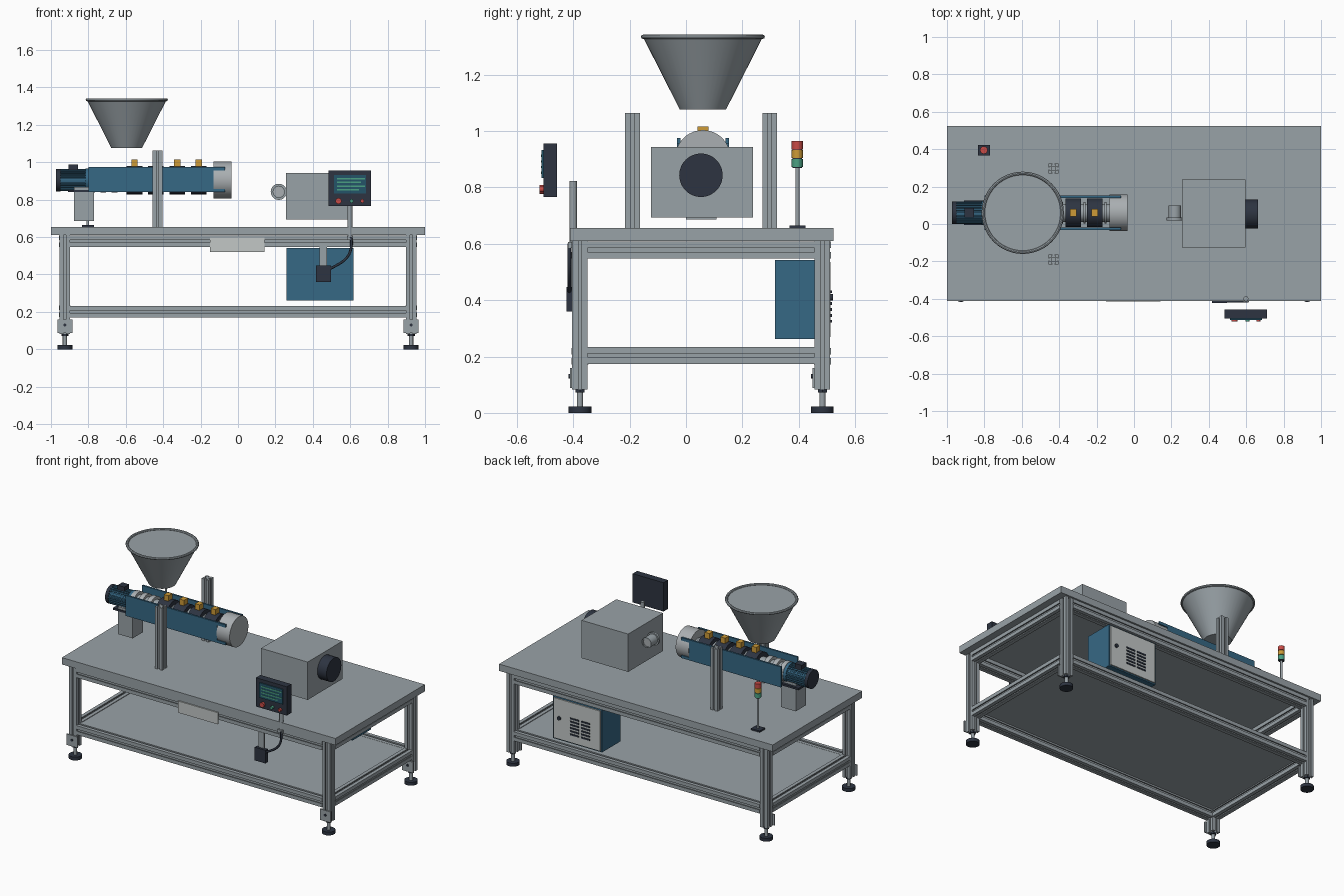
import bpy, bmesh, math
from mathutils import Matrix, Vector

if "Cube" in bpy.data.objects:
    bpy.data.objects.remove(bpy.data.objects["Cube"])


def material(name, r, g, b):
    lin = [((c / 255 + 0.055) / 1.055) ** 2.4 for c in (r, g, b)]
    m = bpy.data.materials.new(name)
    m.diffuse_color = (*lin, 1)
    m.use_nodes = True
    m.node_tree.nodes["Principled BSDF"].inputs["Base Color"].default_value = m.diffuse_color
    return m


STEEL = material("steel grey", 153, 162, 167)
PALE = material("pale metal", 170, 175, 178)
LIGHT = material("light panel", 194, 199, 198)
DARK = material("charcoal", 45, 52, 65)
BLUE = material("machine blue", 54, 104, 133)
SCREEN = material("screen teal", 36, 84, 104)
RED = material("signal red", 200, 75, 70)
AMBER = material("amber", 205, 155, 55)
GREEN = material("signal green", 75, 160, 130)


def finish(name, bm, mat):
    bmesh.ops.recalc_face_normals(bm, faces=bm.faces)
    me = bpy.data.meshes.new(name)
    bm.to_mesh(me)
    bm.free()
    me.materials.append(mat)
    for p in me.polygons:
        p.use_smooth = True
    me.set_sharp_from_angle(angle=math.radians(35))
    ob = bpy.data.objects.new(name, me)
    bpy.context.collection.objects.link(ob)
    return ob


def box(name, x, y, z, mat):
    """Box from three (low, high) ranges."""
    bm = bmesh.new()
    size = [b - a for a, b in (x, y, z)]
    mid = [(a + b) / 2 for a, b in (x, y, z)]
    bmesh.ops.create_cube(bm, size=1, matrix=Matrix.Translation(mid) @ Matrix.Diagonal((*size, 1)))
    return finish(name, bm, mat)


PLACE = {"x": lambda u, v, w: (w, u, v), "y": lambda u, v, w: (u, w, v), "z": lambda u, v, w: (u, v, w)}


def prism(name, outline, axis, span, mat, at=(0, 0)):
    """Flat outline extruded along an axis."""
    bm = bmesh.new()
    vs = [bm.verts.new(PLACE[axis](u + at[0], v + at[1], span[0])) for u, v in outline]
    face = bm.faces.new(vs)
    new = bmesh.ops.extrude_face_region(bm, geom=[face])["geom"]
    shift = Vector(PLACE[axis](0, 0, span[1] - span[0]))
    bmesh.ops.translate(bm, vec=shift, verts=[g for g in new if isinstance(g, bmesh.types.BMVert)])
    return finish(name, bm, mat)


def lathe(name, profile, axis, at, mat, segs=40, closed=False):
    """(radius, height) profile turned about an axis, ends capped unless the profile is a loop."""
    bm = bmesh.new()
    rings = []
    for r, h in profile:
        rings.append([bm.verts.new(PLACE[axis](at[0] + r * math.cos(2 * math.pi * i / segs),
                                               at[1] + r * math.sin(2 * math.pi * i / segs), h))
                      for i in range(segs)])
    pairs = list(zip(rings, rings[1:]))
    if closed:
        pairs.append((rings[-1], rings[0]))
    for a, b in pairs:
        for i in range(segs):
            j = (i + 1) % segs
            bm.faces.new((a[i], a[j], b[j], b[i]))
    if not closed:
        bm.faces.new(rings[0])
        bm.faces.new(rings[-1])
    return finish(name, bm, mat)


def cyl(name, axis, at, span, r, mat, segs=32):
    return lathe(name, [(r, span[0]), (r, span[1])], axis, at, mat, segs)


def slotted(name, axis, span, at, mat=STEEL, h=0.0275):
    """Aluminium extrusion with a T-slot on each side."""
    s, d, w = h * 0.22, h * 0.5, h * 0.42
    side = [(h, -s), (h * 0.8, -s), (h * 0.8, -w), (d, -w), (d, w), (h * 0.8, w), (h * 0.8, s), (h, s), (h, h)]
    pts = []
    for k in range(4):
        c, n = [(1, 0), (0, 1), (-1, 0), (0, -1)][k]
        pts += [(u * c - v * n, u * n + v * c) for u, v in side]
    return prism(name, pts, axis, span, mat, at)


# Table top, shelf and slotted frame
LX, FY, BY = 0.926, -0.376, 0.484
box("table_top", (-1, 1), (-0.411, 0.523), (0.61, 0.655), STEEL)
box("shelf", (-0.91, 0.91), (-0.36, 0.468), (0.218, 0.23), STEEL)
for x in (-LX, LX):
    for y in (FY, BY):
        slotted("leg", "z", (0.083, 0.61), (x, y))
        cyl("foot_pad", "z", (x, y), (0, 0.022), 0.04, DARK)
        cyl("foot_stem", "z", (x, y), (0.022, 0.083), 0.011, STEEL, 16)
        cyl("foot_nut", "z", (x, y), (0.072, 0.083), 0.019, DARK, 6)
        f = y - 0.0275
        box("leg_bracket", (x - 0.04, x + 0.04), (f - 0.008, f), (0.088, 0.16), STEEL)
        cyl("bracket_screw", "y", (x, 0.13), (f - 0.013, f - 0.008), 0.008, DARK, 16)
    for z in (0.578, 0.204):
        slotted("side_rail", "y", (FY + 0.0275, BY - 0.0275), (x, z), h=0.03)
for y in (FY, BY):
    for z in (0.578, 0.201):
        slotted("long_rail", "x", (-LX + 0.0275, LX - 0.0275), (y, z), h=0.03)

# Uprights beside the barrel
for y in (-0.19, 0.297):
    slotted("upright", "z", (0.655, 1.064), (-0.43, y), h=0.026)

# Hopper with rolled rim
CY, CZ = 0.06, 0.905
lathe("hopper", [(0.082, 1.076), (0.212, 1.332)], "z", (-0.595, CY), STEEL, 48)
lathe("hopper_rim", [(0.211 + 0.009 * math.cos(a * math.pi / 4), 1.334 + 0.008 * math.sin(a * math.pi / 4))
                     for a in range(8)], "z", (-0.595, CY), STEEL, 48, closed=True)

# Barrel, flanges, heater bands and side plates
cyl("barrel", "x", (CY, CZ), (-0.8, -0.12), 0.048, STEEL)
for x in (-0.795, -0.735, -0.675):
    cyl("barrel_flange", "x", (CY, CZ), (x, x + 0.03), 0.066, PALE)
for x in (-0.152, -0.265, -0.385, -0.495):
    cyl("barrel_ring", "x", (CY, CZ), (x - 0.006, x + 0.006), 0.058, STEEL)
cyl("barrel_head", "x", (CY, CZ), (-0.13, -0.035), 0.098, PALE, 48)
for x in (-0.553, -0.44, -0.325, -0.21):
    cyl("heater_band", "x", (CY, CZ), (x - 0.042, x + 0.042), 0.076, DARK)
    box("heater_terminal", (x - 0.017, x + 0.017), (CY - 0.02, CY + 0.02), (0.975, 1.015), AMBER)
plate = [(-0.8, 0.84), (-0.07, 0.84), (-0.07, 0.858), (-0.13, 0.858),
         (-0.13, 0.956), (-0.07, 0.956), (-0.07, 0.975), (-0.8, 0.975)]
for y in (-0.032, 0.14):
    prism("side_plate", plate, "y", (y, y + 0.012), BLUE)

# Ribbed motor with fan cover, terminal box and support
ribs = [(r * math.cos((i + o) * math.pi / 12), r * math.sin((i + o) * math.pi / 12))
        for i in range(24) for r, o in ((0.051, 0), (0.051, 0.5), (0.059, 0.5), (0.059, 1.0))]
prism("motor_body", ribs, "x", (-0.955, -0.8), BLUE, (CY, CZ))
cyl("motor_fan_cover", "x", (CY, CZ), (-0.972, -0.95), 0.06, DARK)
cyl("motor_flange", "x", (CY, CZ), (-0.815, -0.795), 0.063, BLUE)
box("motor_terminal_box", (-0.905, -0.855), (CY - 0.025, CY + 0.025), (0.95, 0.988), DARK)
box("motor_base", (-0.91, -0.775), (-0.005, 0.125), (0.84, 0.853), DARK)
box("motor_support", (-0.878, -0.77), (0.0, 0.108), (0.686, 0.868), STEEL)

# Signal tower
TX, TY = -0.803, 0.395
box("tower_base", (TX - 0.032, TX + 0.032), (TY - 0.028, TY + 0.028), (0.655, 0.665), DARK)
cyl("tower_pole", "z", (TX, TY), (0.665, 0.872), 0.007, STEEL, 16)
cyl("tower_core", "z", (TX, TY), (0.868, 0.963), 0.017, DARK)
for z, m in ((0.872, GREEN), (0.904, AMBER), (0.935, RED)):
    cyl("tower_lamp", "z", (TX, TY), (z, z + 0.029), 0.02, m)

# Gearbox with drive disc and pipe stub
box("gearbox", (0.256, 0.597), (-0.125, 0.238), (0.693, 0.943), STEEL)
cyl("drive_disc", "x", (0.053, 0.843), (0.597, 0.664), 0.077, DARK, 48)
lathe("pipe_stub", [(0.034, 0.03), (0.034, 0.1), (0.026, 0.1), (0.026, 0.03)], "y", (0.218, 0.842), STEEL, 32, True)
lathe("pipe_collar", [(0.043, 0.02), (0.043, 0.034), (0.03, 0.034), (0.03, 0.02)], "y", (0.218, 0.842), STEEL, 32, True)
cyl("pipe_plug", "y", (0.218, 0.842), (0.035, 0.094), 0.027, PALE)

# Operator panel: housing, screen, text bars, buttons
box("panel_housing", (0.485, 0.71), (-0.505, -0.458), (0.765, 0.955), DARK)
box("panel_screen", (0.512, 0.684), (-0.512, -0.505), (0.834, 0.932), SCREEN)
for i, w in enumerate((0.15, 0.13, 0.15, 0.12)):
    z = 0.912 - i * 0.02
    box("screen_bar", (0.528, 0.528 + w), (-0.514, -0.512), (z - 0.004, z + 0.004), GREEN)
for x, r, m in ((0.537, 0.016, RED), (0.607, 0.01, GREEN), (0.665, 0.01, RED)):
    cyl("panel_button", "y", (x, 0.793), (-0.52, -0.505), r, m, 20)

# Panel post, clamp, junction box and cable
cyl("panel_post", "z", (0.598, -0.4), (0.585, 0.822), 0.0135, STEEL, 20)
box("post_clamp", (0.582, 0.616), (-0.418, -0.402), (0.585, 0.607), STEEL)
box("junction_bracket", (0.437, 0.475), (-0.408, -0.396), (0.44, 0.55), STEEL)
box("junction_box", (0.418, 0.497), (-0.423, -0.398), (0.36, 0.447), DARK)
cu = bpy.data.curves.new("cable", "CURVE")
cu.dimensions = "3D"
cu.bevel_depth, cu.bevel_resolution = 0.007, 2
sp = cu.splines.new("NURBS")
path = [(0.605, 0.6), (0.612, 0.54), (0.585, 0.48), (0.54, 0.455), (0.49, 0.43)]
sp.points.add(len(path) - 1)
for p, (x, z) in zip(sp.points, path):
    p.co = (x, -0.414, z, 1)
sp.use_endpoint_u, sp.order_u = True, 4
cu.materials.append(DARK)
bpy.context.collection.objects.link(bpy.data.objects.new("cable", cu))

# Blank plate on the front rail
box("front_plate", (-0.15, 0.143), (-0.414, -0.406), (0.52, 0.597), LIGHT)

# Electrical cabinet with vented rear door
box("cabinet", (0.26, 0.617), (0.315, 0.505), (0.262, 0.543), BLUE)
box("cabinet_door", (0.268, 0.609), (0.505, 0.513), (0.27, 0.535), LIGHT)
for x in (0.375, 0.455):
    for i in range(6):
        z = 0.325 + i * 0.021
        box("vent_slot", (x - 0.032, x + 0.032), (0.513, 0.517), (z - 0.005, z + 0.005), DARK)
cyl("door_lock", "y", (0.567, 0.41), (0.513, 0.522), 0.012, DARK, 20)
